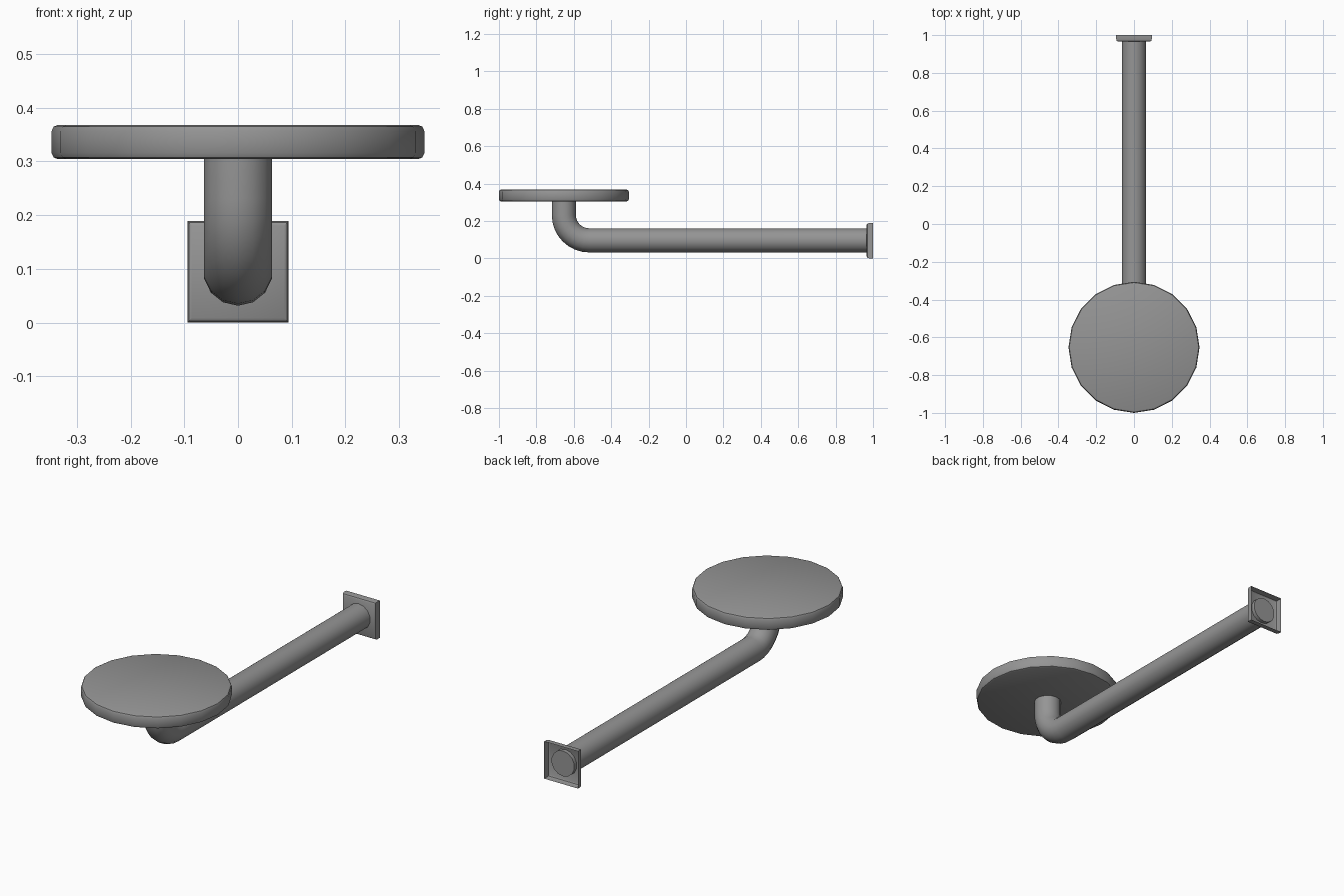
import bpy, bmesh, math
from mathutils import Vector

if "Cube" in bpy.data.objects:
    bpy.data.objects.remove(bpy.data.objects["Cube"])

ARM_Z = 0.096    # height of the horizontal tube axis
POST_Y = -0.653  # axis of the upright tube and the disc

# Dark grey finish shared by all parts
grey = bpy.data.materials.new("dark_grey")
grey.diffuse_color = (0.3, 0.3, 0.3, 1)
grey.use_nodes = True
grey.node_tree.nodes["Principled BSDF"].inputs["Base Color"].default_value = grey.diffuse_color


def loft(name, rings, cap_start=True, cap_end=True):
    """Skin a list of equal-length closed rings and shade by angle."""
    bm = bmesh.new()
    loops = [[bm.verts.new(p) for p in ring] for ring in rings]
    n = len(loops[0])
    for a, b in zip(loops, loops[1:]):
        for i in range(n):
            j = (i + 1) % n
            bm.faces.new((a[i], a[j], b[j], b[i]))
    if cap_start:
        bm.faces.new(loops[0][::-1])
    if cap_end:
        bm.faces.new(loops[-1])
    bmesh.ops.recalc_face_normals(bm, faces=bm.faces)
    mesh = bpy.data.meshes.new(name)
    bm.to_mesh(mesh)
    bm.free()
    mesh.materials.append(grey)
    obj = bpy.data.objects.new(name, mesh)
    bpy.context.collection.objects.link(obj)
    bpy.ops.object.select_all(action='DESELECT')
    obj.select_set(True)
    bpy.context.view_layer.objects.active = obj
    bpy.ops.object.shade_smooth_by_angle(angle=math.radians(35))
    return obj


# Round top disc: 20 sides with softened rims
def disc_ring(r, z, n=20):
    return [(r * math.sin(math.tau * i / n),
             POST_Y + r * math.cos(math.tau * i / n), z) for i in range(n)]

profile = [(0.335, 0.304), (0.343, 0.3075), (0.347, 0.316),
           (0.347, 0.356), (0.343, 0.3645), (0.335, 0.368)]
loft("top_disc", [disc_ring(r, z) for r, z in profile])


# Bent tube: horizontal run, quarter bend, short upright
def tube_ring(y, z, angle, r=0.0645, n=14):
    centre = Vector((0, y, z))
    outward = Vector((0, -math.sin(angle), -math.cos(angle)))
    side = Vector((1, 0, 0))
    return [centre + r * (outward * math.cos(math.tau * i / n)
                          + side * math.sin(math.tau * i / n)) for i in range(n)]

BEND = 0.135
STEPS = 8
rings = [tube_ring(0.985, ARM_Z, 0)]
for k in range(STEPS + 1):
    a = math.pi / 2 * k / STEPS
    rings.append(tube_ring(POST_Y + BEND - BEND * math.sin(a),
                           ARM_Z + BEND - BEND * math.cos(a), a))
rings.append(tube_ring(POST_Y, 0.305, math.pi / 2))
loft("bent_arm", rings)


# Square wall plate: chamfered front rim, open at the back
def square_ring(h, y):
    return [(sx * h, y, 0.0945 + sz * h)
            for sx, sz in ((-1, -1), (1, -1), (1, 1), (-1, 1))]

plate_profile = [(0.0855, 0.966), (0.0915, 0.97), (0.0943, 0.98), (0.0943, 1.0)]
loft("wall_plate", [square_ring(h, y) for h, y in plate_profile], cap_end=False)
